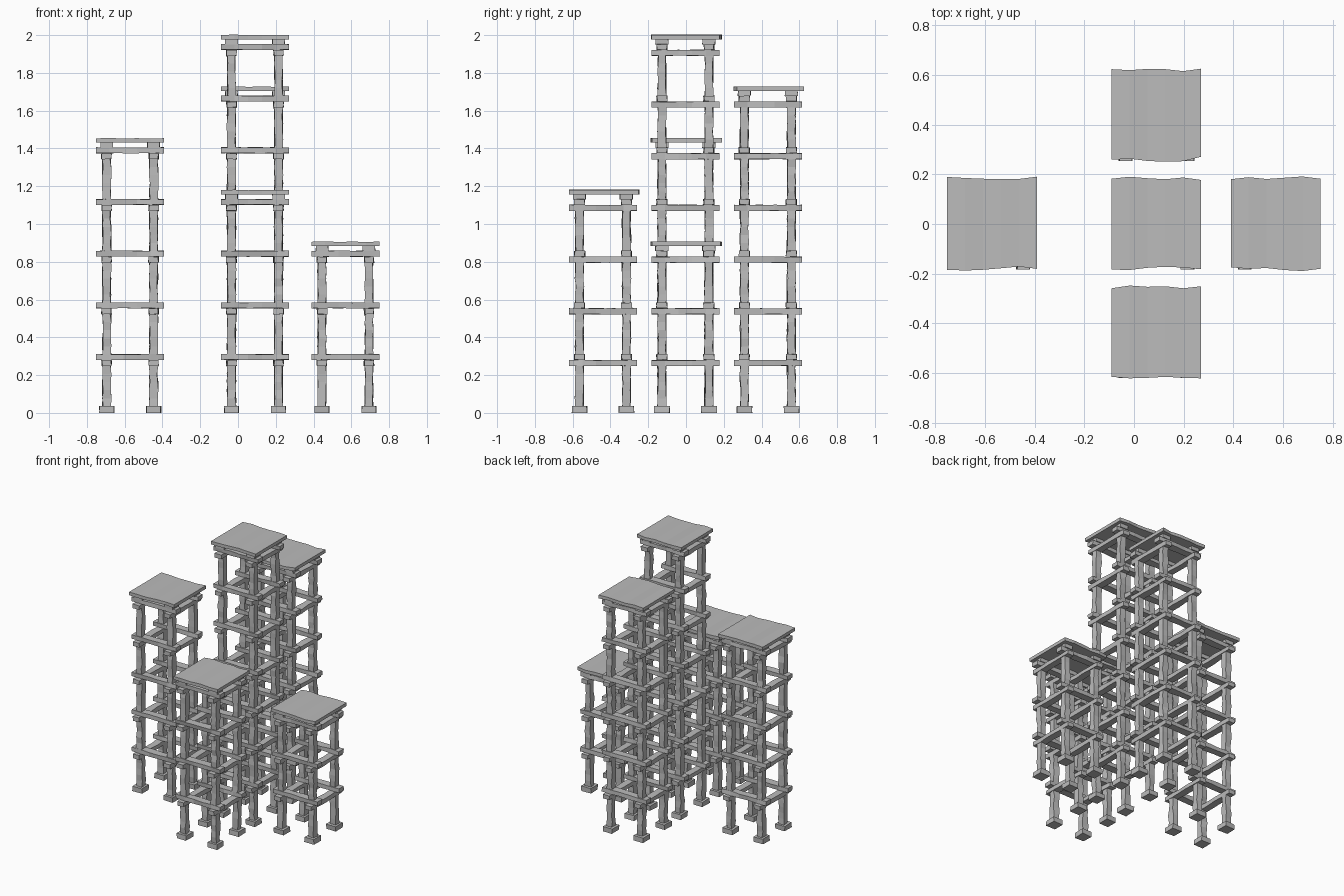
import bpy, bmesh, random
from mathutils import Vector

if "Cube" in bpy.data.objects:
    bpy.data.objects.remove(bpy.data.objects["Cube"])

random.seed(4)
STEP = 0.2737          # storey height
HALF = 0.1245          # post offset from tower centre

stone = bpy.data.materials.new("grey stone")
stone.diffuse_color = (0.5, 0.5, 0.5, 1)
stone.use_nodes = True
stone.node_tree.nodes["Principled BSDF"].inputs["Base Color"].default_value = stone.diffuse_color


def finish(bm, name):
    bmesh.ops.recalc_face_normals(bm, faces=bm.faces)
    mesh = bpy.data.meshes.new(name)
    bm.to_mesh(mesh)
    bm.free()
    mesh.materials.append(stone)
    bpy.context.collection.objects.link(bpy.data.objects.new(name, mesh))


def loft(bm, rings):
    """Skin a row of four-point rings and cap the ends."""
    rows = [[bm.verts.new(p) for p in r] for r in rings]
    for a, b in zip(rows, rows[1:]):
        for i in range(4):
            j = (i + 1) % 4
            bm.faces.new((a[i], a[j], b[j], b[i]))
    bm.faces.new(rows[0])
    bm.faces.new(rows[-1])


def timber(bm, center, axis, length, wide, tall, segs, wobble):
    """Roughly hewn bar along an axis (0 x, 1 y, 2 z)."""
    u, v = [(1, 2), (0, 2), (0, 1)][axis]
    rings = []
    for k in range(segs + 1):
        ring = []
        for su, sv in ((-1, -1), (1, -1), (1, 1), (-1, 1)):
            p = Vector(center)
            p[axis] += (k / segs - 0.5) * length
            p[u] += su * wide / 2 + random.uniform(-wobble, wobble)
            p[v] += sv * tall / 2 + random.uniform(-wobble, wobble) * (1 if axis == 2 else 0.4)
            ring.append(p)
        rings.append(ring)
    loft(bm, rings)


def tower(name, cx, cy, storeys, front_edge, back_edge):
    corners = [(cx + sx * HALF, cy - 0.003 + sy * HALF) for sx in (-1, 1) for sy in (-1, 1)]

    # Square feet
    bm = bmesh.new()
    for x, y in corners:
        timber(bm, (x, y, 0.018), 2, 0.036, 0.076, 0.08, 1, 0.003)
    finish(bm, name + "_feet")

    # One rough post per corner and storey
    bm = bmesh.new()
    for s in range(storeys):
        low = 0.034 if s == 0 else 0.309 + STEP * (s - 1)
        high = 0.25 + STEP * s
        for x, y in corners:
            timber(bm, (x, y, (low + high) / 2), 2, high - low, 0.043, 0.043, 5, 0.004)
    finish(bm, name + "_posts")

    # Crossed beams: lower pair runs in y, upper pair in x
    bm = bmesh.new()
    for s in range(storeys):
        z = 0.264 + STEP * s
        for side in (-HALF, HALF):
            timber(bm, (cx + side, cy - 0.003, z), 1, 0.36, 0.05, 0.031, 5, 0.004)
            timber(bm, (cx, cy - 0.003 + side, z + 0.0315), 0, 0.36, 0.054, 0.03, 5, 0.004)
    finish(bm, name + "_beams")

    # Capital blocks under the platform
    top = 0.264 + STEP * (storeys - 1) + 0.0945
    bm = bmesh.new()
    for x, y in corners:
        timber(bm, (x, y, top - 0.035), 2, 0.03, 0.066, 0.068, 1, 0.002)
    finish(bm, name + "_capitals")

    # Platform slab with wavy front and back edges
    bm = bmesh.new()
    rings = []
    last = len(front_edge) - 1
    for k, (f, b) in enumerate(zip(front_edge, back_edge)):
        x = cx - 0.18 + 0.36 * k / last
        lift = (0, 0.002, -0.001, 0.001, -0.001, 0.001)[k]
        rings.append([(x, cy + f, top - 0.023), (x, cy + b, top - 0.023),
                      (x, cy + b, top + lift), (x, cy + f, top + lift)])
    loft(bm, rings)
    finish(bm, name + "_platform")


tower("centre_tower", 0.09, 0, 7,
      (-0.183, -0.185, -0.176, -0.172, -0.175, -0.182),
      (0.182, 0.19, 0.184, 0.18, 0.187, 0.177))
tower("back_tower", 0.09, 0.4365, 6,
      (-0.178, -0.174, -0.183, -0.186, -0.184, -0.166),
      (0.186, 0.182, 0.187, 0.186, 0.178, 0.188))
tower("left_tower", -0.571, 0, 5,
      (-0.184, -0.187, -0.184, -0.178, -0.171, -0.18),
      (0.189, 0.185, 0.182, 0.181, 0.181, 0.19))
tower("front_tower", 0.09, -0.4365, 4,
      (-0.178, -0.184, -0.182, -0.178, -0.182, -0.184),
      (0.178, 0.189, 0.184, 0.186, 0.178, 0.186))
tower("right_tower", 0.569, 0, 3,
      (-0.174, -0.18, -0.177, -0.185, -0.189, -0.18),
      (0.18, 0.188, 0.181, 0.186, 0.191, 0.182))
